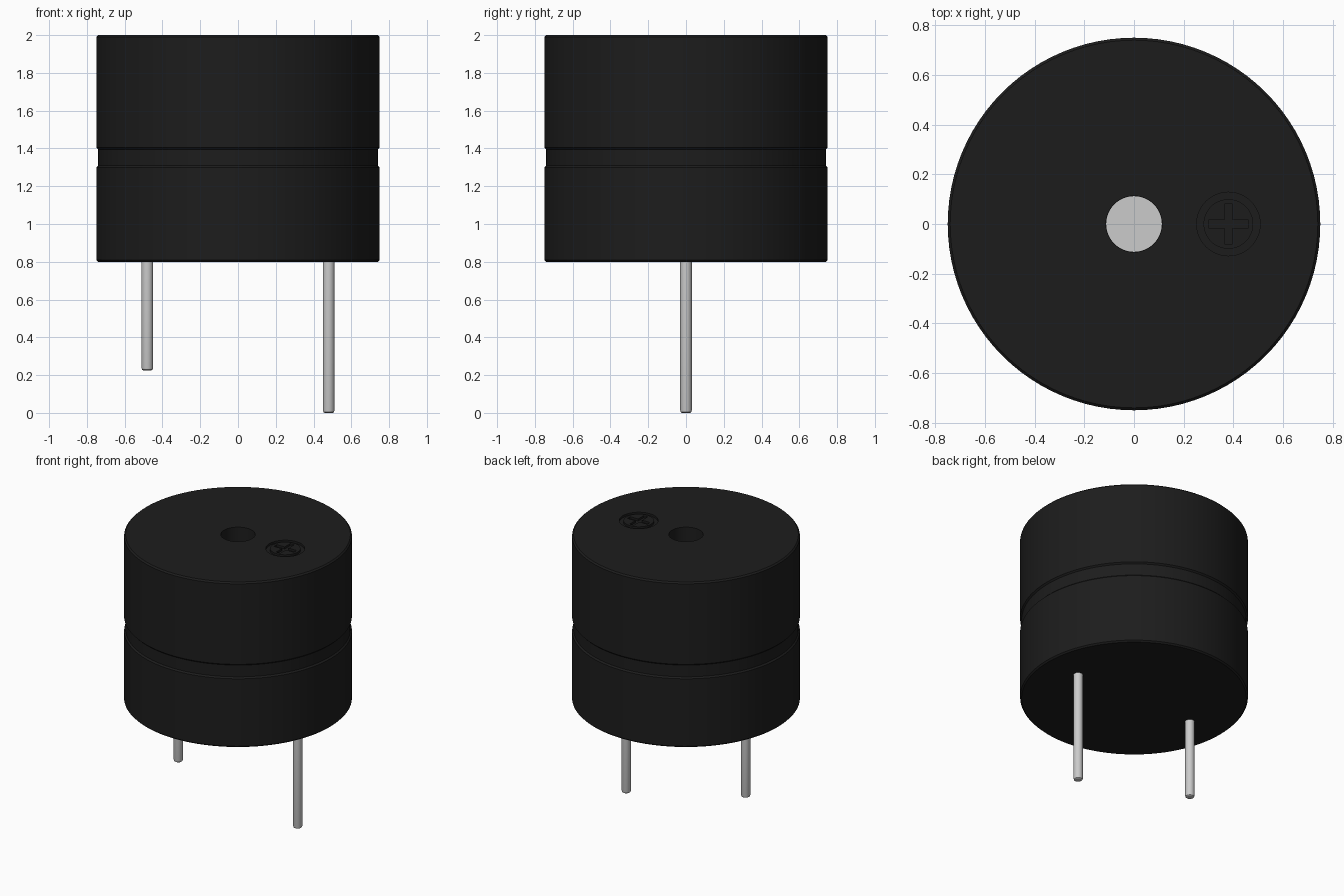
import bpy, bmesh
from math import radians, pi
from mathutils import Matrix

if "Cube" in bpy.data.objects:
    bpy.data.objects.remove(bpy.data.objects["Cube"])

black = bpy.data.materials.new("black_plastic")
black.diffuse_color = (0.012, 0.012, 0.012, 1)
black.use_nodes = True
black.node_tree.nodes["Principled BSDF"].inputs["Base Color"].default_value = black.diffuse_color


def finish(bm, name, mat=None):
    bmesh.ops.remove_doubles(bm, verts=bm.verts, dist=1e-5)
    bmesh.ops.recalc_face_normals(bm, faces=bm.faces)
    mesh = bpy.data.meshes.new(name)
    bm.to_mesh(mesh)
    bm.free()
    ob = bpy.data.objects.new(name, mesh)
    bpy.context.collection.objects.link(ob)
    if mat:
        mesh.materials.append(mat)
    return ob


def lathe(name, profile, x=0, steps=96, mat=None):
    """Spin an (r, z) profile about a vertical axis at x."""
    bm = bmesh.new()
    vs = [bm.verts.new((r, 0, z)) for r, z in profile]
    es = [bm.edges.new(p) for p in zip(vs, vs[1:])]
    bmesh.ops.spin(bm, geom=vs + es, axis=(0, 0, 1), cent=(0, 0, 0),
                   angle=2 * pi, steps=steps)
    bmesh.ops.translate(bm, verts=bm.verts, vec=(x, 0, 0))
    return finish(bm, name, mat)


def smooth(ob):
    bpy.ops.object.select_all(action='DESELECT')
    ob.select_set(True)
    bpy.context.view_layer.objects.active = ob
    bpy.ops.object.shade_smooth_by_angle(angle=radians(30))


def engrave(ob, cutter):
    m = ob.modifiers.new(cutter.name, 'BOOLEAN')
    m.operation = 'DIFFERENCE'
    m.solver = 'EXACT'
    m.object = cutter
    cutter.hide_render = True
    cutter.hide_viewport = True


# Round case with a waist groove and a sound hole in the top
body = lathe("case", [
    (0, 0.80), (0.74, 0.80), (0.75, 0.81), (0.75, 1.30), (0.74, 1.31),
    (0.74, 1.395), (0.75, 1.405), (0.75, 1.99), (0.74, 2.0),
    (0.113, 2.0), (0.113, 1.72), (0, 1.72)], mat=black)
smooth(body)

# Polarity mark: engraved ring and cross
mark_x, depth = 0.38, 0.015
ring = lathe("mark_ring_cutter", [
    (0.10, 2 - depth), (0.128, 2 - depth), (0.128, 2.05), (0.10, 2.05),
    (0.10, 2 - depth)], x=mark_x, steps=48)
bm = bmesh.new()
a, b = 0.08, 0.016
pts = [(a, -b), (a, b), (b, b), (b, a), (-b, a), (-b, b),
       (-a, b), (-a, -b), (-b, -b), (-b, -a), (b, -a), (b, -b)]
face = bm.faces.new([bm.verts.new((mark_x + x, y, 2 - depth)) for x, y in pts])
top = bmesh.ops.extrude_face_region(bm, geom=[face], use_keep_orig=True)
bmesh.ops.translate(bm, vec=(0, 0, 0.05),
                    verts=[g for g in top["geom"] if isinstance(g, bmesh.types.BMVert)])
cross = finish(bm, "mark_cross_cutter")
for cutter in (ring, cross):
    engrave(body, cutter)

# Metal diaphragm seen through the sound hole
smooth(lathe("diaphragm", [(0, 1.721), (0.112, 1.721), (0.112, 1.725), (0, 1.725)], steps=48))

# Two round pins, one longer than the other
for name, x, z in (("short_pin", -0.48, 0.225), ("long_pin", 0.48, 0.0)):
    smooth(lathe(name, [(0, z), (0.022, z), (0.028, z + 0.004), (0.031, z + 0.014),
                        (0.031, 0.82), (0, 0.82)], x=x, steps=24))
